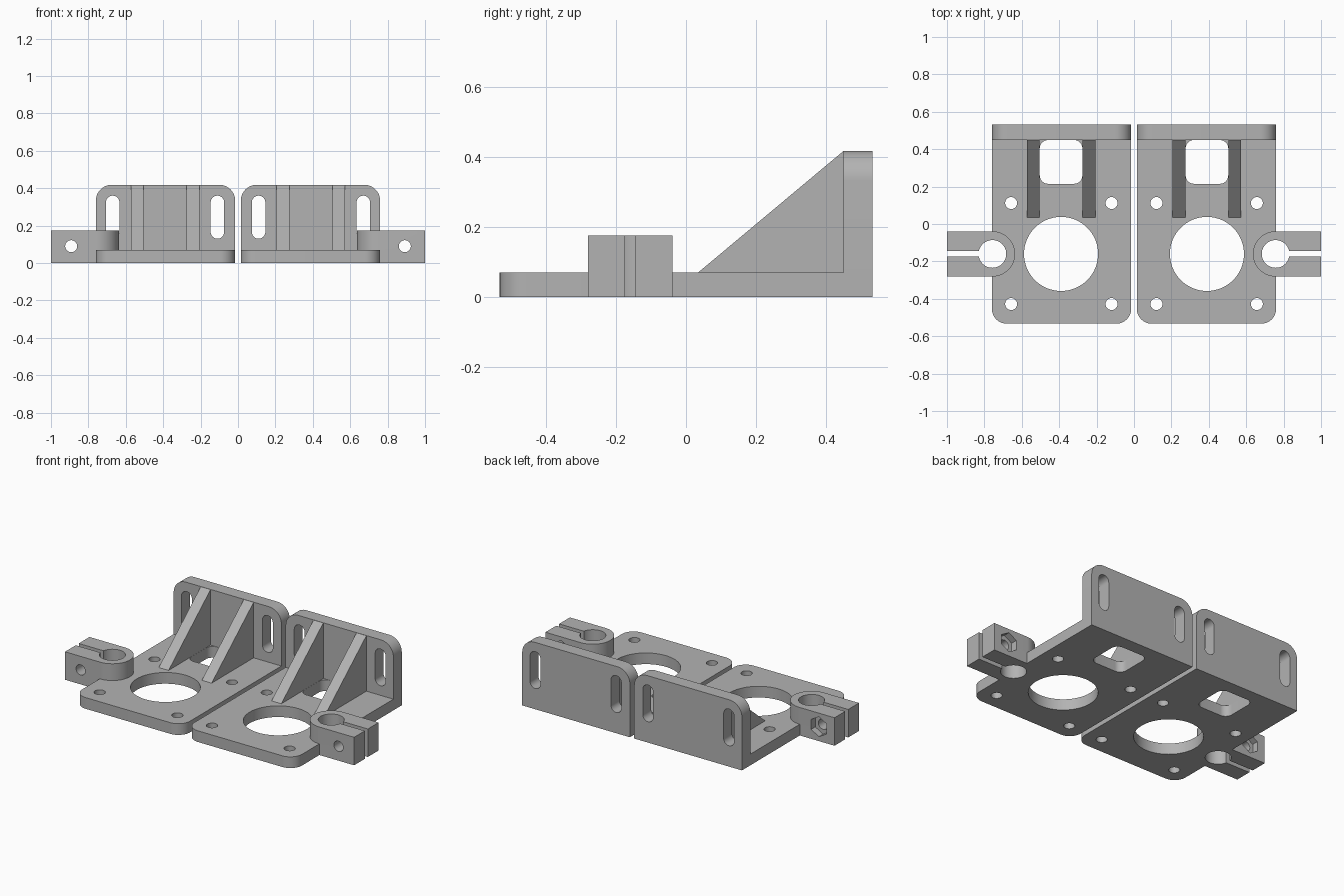
import bpy
import bmesh
from math import sin, cos, pi, radians

cube = bpy.data.objects.get("Cube")
if cube:
    bpy.data.objects.remove(cube, do_unlink=True)

grey = bpy.data.materials.new("mid grey plastic")
grey.use_nodes = True
colour = (0.45, 0.45, 0.45, 1)
grey.diffuse_color = colour
grey.node_tree.nodes["Principled BSDF"].inputs["Base Color"].default_value = colour


def rounded(u0, u1, v0, v1, radii, steps=12):
    """Rectangle outline; radii run from the low corner counter-clockwise."""
    pts = []
    corners = ((u0, v0, 1, 1), (u1, v0, -1, 1), (u1, v1, -1, -1), (u0, v1, 1, -1))
    for i, ((u, v, su, sv), r) in enumerate(zip(corners, radii)):
        if r == 0:
            pts.append((u, v))
            continue
        for k in range(steps + 1):
            a = pi + i * pi / 2 + k * pi / 2 / steps
            pts.append((u + su * r + r * cos(a), v + sv * r + r * sin(a)))
    return pts


def ring(u, v, r, sides=48, turn=0.0):
    return [(u + r * cos(turn + 2 * pi * k / sides),
             v + r * sin(turn + 2 * pi * k / sides)) for k in range(sides)]


def prism(name, outline, axis, lo, hi):
    """Extrude an outline along the x, y or z axis."""
    place = {"x": lambda u, v, w: (w, u, v),
             "y": lambda u, v, w: (u, w, v),
             "z": lambda u, v, w: (u, v, w)}[axis]
    bm = bmesh.new()
    low = [bm.verts.new(place(u, v, lo)) for u, v in outline]
    high = [bm.verts.new(place(u, v, hi)) for u, v in outline]
    bm.faces.new(low)
    bm.faces.new(high)
    n = len(outline)
    for i in range(n):
        j = (i + 1) % n
        bm.faces.new((low[i], low[j], high[j], high[i]))
    bmesh.ops.remove_doubles(bm, verts=bm.verts, dist=1e-5)
    bmesh.ops.recalc_face_normals(bm, faces=bm.faces)
    mesh = bpy.data.meshes.new(name)
    bm.to_mesh(mesh)
    bm.free()
    mesh.materials.append(grey)
    obj = bpy.data.objects.new(name, mesh)
    bpy.context.collection.objects.link(obj)
    return obj


def combine(target, tool, operation):
    """Apply a boolean and discard the tool."""
    mod = target.modifiers.new("boolean", "BOOLEAN")
    mod.operation = operation
    mod.solver = "EXACT"
    mod.object = tool
    bpy.context.view_layer.objects.active = target
    bpy.ops.object.modifier_apply(modifier=mod.name)
    bpy.data.objects.remove(tool, do_unlink=True)


X0, X1, MID_Y = 0.015, 0.76, -0.16

# Base plate with motor bore, screw holes and window
bracket = prism("left_motor_bracket",
                rounded(X0, X1, -0.533, 0.533, (0.08, 0.08, 0, 0)), "z", 0, 0.07)
holes = [ring(0.39, MID_Y, 0.198, 64),
         rounded(0.276, 0.504, 0.215, 0.449, (0.045,) * 4)]
holes += [ring(x, y, 0.032, 32) for x in (0.12, 0.657) for y in (-0.428, 0.112)]
for outline in holes:
    combine(bracket, prism("hole_cutter", outline, "z", -0.1, 0.2), "DIFFERENCE")

# Back wall with two upright slots
wall = prism("back_wall", rounded(X0, X1, 0, 0.418, (0, 0, 0.085, 0.085)),
             "y", 0.45, 0.533)
for x in (0.11, 0.67):
    slot = rounded(x - 0.036, x + 0.036, 0.13, 0.36, (0.0359,) * 4)
    combine(wall, prism("slot_cutter", slot, "y", 0.3, 0.7), "DIFFERENCE")
combine(bracket, wall, "UNION")

# Sloping gussets
profile = [(0.035, 0.03), (0.48, 0.03), (0.48, 0.38), (0.45, 0.417), (0.035, 0.07)]
for x in (0.207, 0.505):
    combine(bracket, prism("gusset", profile, "x", x, x + 0.068), "UNION")

# Rod clamp with bore, slit, bolt hole and nut pocket
clamp = rounded(0.636, 1.0, MID_Y - 0.121, MID_Y + 0.121, (0.1209, 0, 0, 0.1209), 20)
combine(bracket, prism("rod_clamp", clamp, "z", 0, 0.175), "UNION")
slit = rounded(0.78, 1.1, MID_Y - 0.015, MID_Y + 0.015, (0,) * 4)
for cutter in (prism("bore_cutter", ring(0.757, MID_Y, 0.074), "z", -0.1, 0.3),
               prism("slit_cutter", slit, "z", -0.1, 0.3),
               prism("bolt_cutter", ring(0.892, 0.09, 0.032, 32), "y", -0.4, 0.1),
               prism("nut_cutter", ring(0.892, 0.09, 0.062, 6, pi / 6), "y", -0.08, 0.1)):
    combine(bracket, cutter, "DIFFERENCE")

# Mirrored bracket
twin = bpy.data.objects.new("right_motor_bracket", bracket.data.copy())
bpy.context.collection.objects.link(twin)
bm = bmesh.new()
bm.from_mesh(twin.data)
bmesh.ops.scale(bm, vec=(-1, 1, 1), verts=bm.verts)
bmesh.ops.reverse_faces(bm, faces=bm.faces)
bm.to_mesh(twin.data)
bm.free()

# Smooth bores and rounded corners, sharp edges elsewhere
bpy.ops.object.select_all(action="DESELECT")
for obj in (bracket, twin):
    obj.select_set(True)
bpy.context.view_layer.objects.active = bracket
bpy.ops.object.shade_smooth_by_angle(angle=radians(30))
